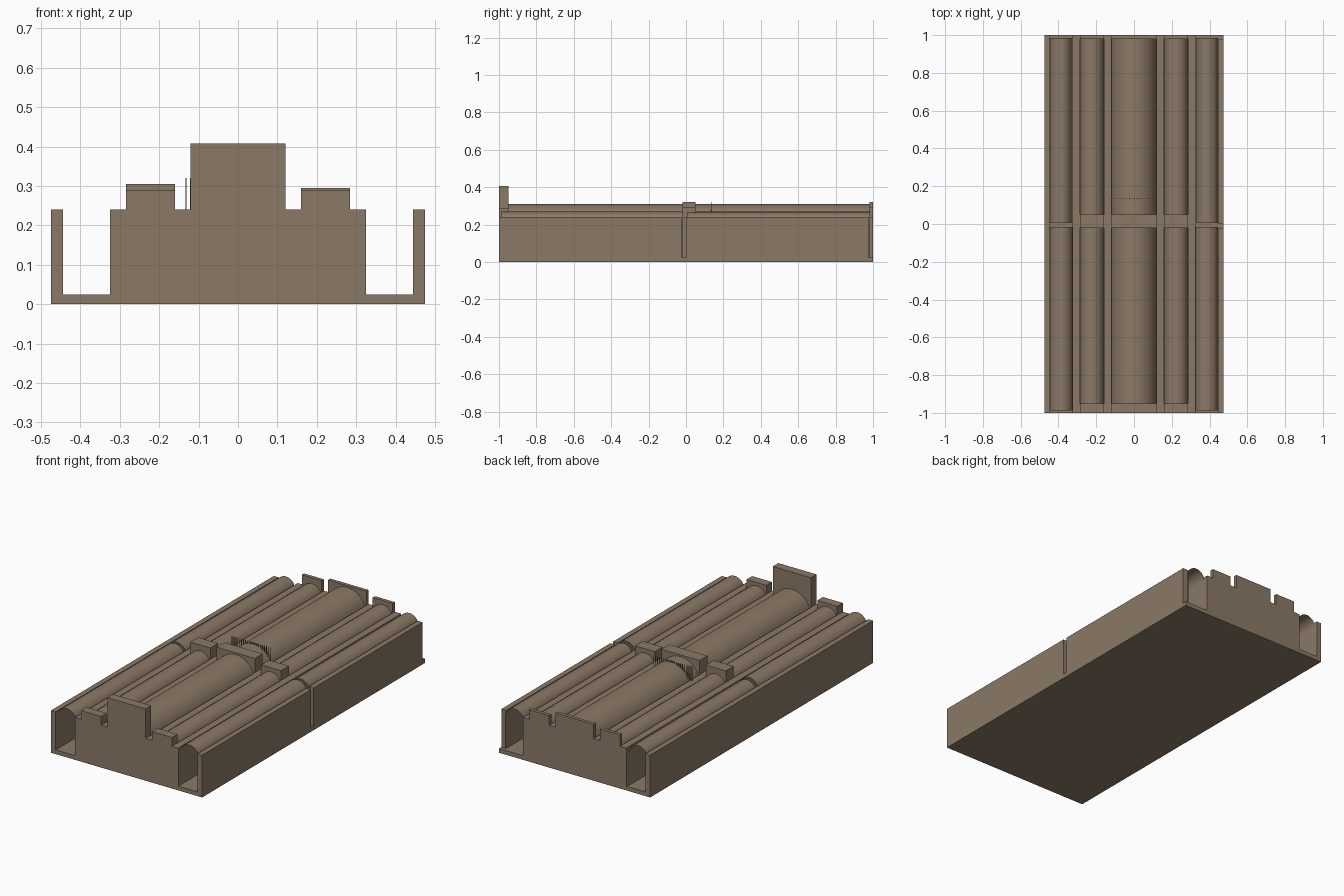
import bpy, bmesh, math

if "Cube" in bpy.data.objects:
    bpy.data.objects.remove(bpy.data.objects["Cube"])

mat = bpy.data.materials.new("brown_stone")
mat.diffuse_color = (0.26, 0.195, 0.135, 1)
mat.use_nodes = True
mat.node_tree.nodes["Principled BSDF"].inputs["Base Color"].default_value = mat.diffuse_color


def make(name, bm):
    me = bpy.data.meshes.new(name)
    bm.to_mesh(me)
    bm.free()
    me.materials.append(mat)
    ob = bpy.data.objects.new(name, me)
    bpy.context.collection.objects.link(ob)
    return ob


def extrude(name, pts, y0, y1, closed=True):
    """Sweep an x-z profile along y; an open profile becomes a thin sheet."""
    bm = bmesh.new()
    a = [bm.verts.new((x, y0, z)) for x, z in pts]
    b = [bm.verts.new((x, y1, z)) for x, z in pts]
    n = len(pts)
    for i in range(n if closed else n - 1):
        j = (i + 1) % n
        bm.faces.new((a[i], a[j], b[j], b[i]))
    if closed:
        bm.faces.new(a)
        bm.faces.new(b)
    bmesh.ops.recalc_face_normals(bm, faces=bm.faces)
    if not closed:  # vault sheets face upward
        if sum(f.normal.z for f in bm.faces) < 0:
            bmesh.ops.reverse_faces(bm, faces=bm.faces)
    return make(name, bm)


def box(name, x0, x1, y0, y1, z0, z1):
    return extrude(name, [(x0, z0), (x1, z0), (x1, z1), (x0, z1)], y0, y1)


def vault(name, x0, x1, spring, y0, y1, foot, seg=20):
    """Barrel vault sheet with straight legs down to the floor."""
    c, r = (x0 + x1) / 2, (x1 - x0) / 2
    arc = [(c - r * math.cos(math.pi * i / seg), spring + r * math.sin(math.pi * i / seg))
           for i in range(seg + 1)]
    return extrude(name, [(x0, foot)] + arc + [(x1, foot)], y0, y1, closed=False)


def cross_wall(name, y0, y1, mid, left, right):
    """Wall across the halls with raised blocks over each hall."""
    pts = [(-.325, .02), (.325, .02), (.325, .24), (.285, .24), (.285, right), (.16, right),
           (.16, .24), (.12, .24), (.12, mid), (-.12, mid), (-.12, .24), (-.16, .24),
           (-.16, left), (-.285, left), (-.285, .24), (-.325, .24)]
    return extrude(name, pts, y0, y1)


# Floor slab and outer walls (the right one is broken by two slots)
box("floor", -.475, .475, -1, 1, 0, .024)
box("outer_wall_left", -.475, -.445, -1, 1, .02, .24)
box("outer_wall_right_front", .445, .475, -1, -.025, .02, .24)
box("outer_wall_right_rear", .445, .475, 0, .978, .02, .24)

# Walls between the halls
for side, s in (("left", -1), ("right", 1)):
    for part, a, b in (("aisle", .285, .325), ("nave", .12, .16)):
        x0, x1 = sorted((s * a, s * b))
        box(f"{part}_wall_{side}", x0, x1, -.99, .99, .02, .24)

# Front, middle and rear cross walls
cross_wall("front_wall", -1, -.95, .408, .29, .29)
cross_wall("middle_wall", -.02, .05, .32, .305, .295)
cross_wall("rear_wall", .98, 1, .32, .305, .295)

# Barrel vaults over front and rear halves
for half, hall, aisle in (("front", (-.96, -.015), (-.988, -.015)),
                          ("rear", (.045, .985), (.006, .985))):
    vault(f"nave_vault_{half}", -.12, .12, .19, *hall, .03, 28)
    for side, s in (("left", -1), ("right", 1)):
        x0, x1 = sorted((s * .16, s * .285))
        vault(f"side_vault_{half}_{side}", x0, x1, .209, *hall, .03)
        inner = .325 if half == "front" else .331
        x0, x1 = sorted((s * inner, s * .445))
        vault(f"aisle_vault_{half}_{side}", x0, x1, .209, *aisle, .024)

# Row of thin pickets across the nave vault
n = 21
for i in range(n):
    x = -.132 + .24 * i / (n - 1)
    foot = .19 + math.sqrt(max(0, .12 ** 2 - x * x)) - .005
    box(f"picket_{i + 1}", x - .0015, x + .0015, .1335, .1365, max(.235, foot), .32)
